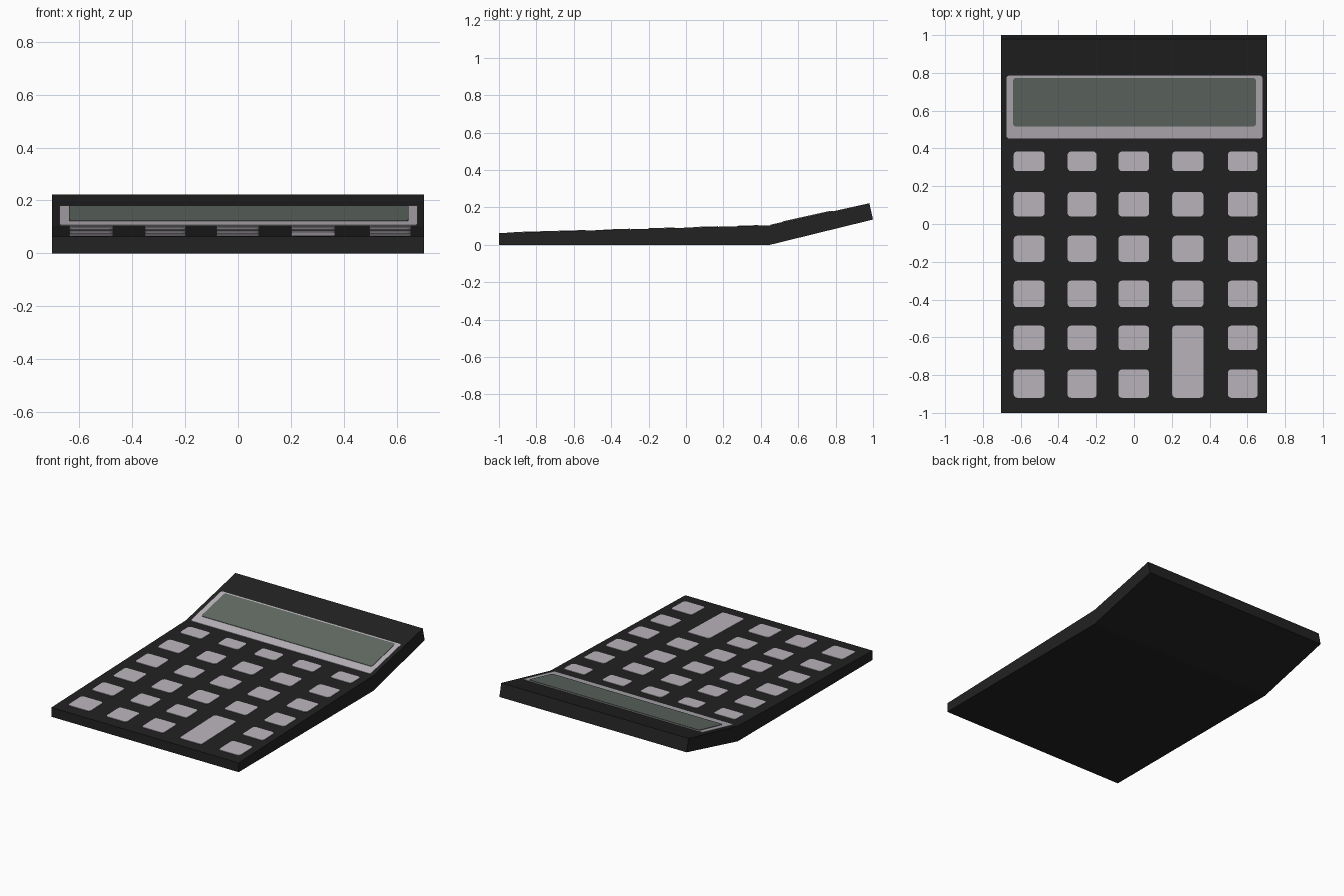
import bpy, bmesh, math

if "Cube" in bpy.data.objects:
    bpy.data.objects.remove(bpy.data.objects["Cube"])

def material(name, rgb):
    m = bpy.data.materials.new(name)
    m.diffuse_color = (*rgb, 1)
    m.use_nodes = True
    m.node_tree.nodes["Principled BSDF"].inputs["Base Color"].default_value = m.diffuse_color
    return m

BLACK = material("black plastic", (0.016, 0.016, 0.016))
GREY = material("light grey", (0.49, 0.46, 0.50))
LCD = material("display green grey", (0.125, 0.15, 0.13))

HALF_W = 0.705
FOLD_Y = 0.45
# side profile (y, z), the rear third is bent upward
PROFILE = [(-1, 0), (FOLD_Y, 0), (1, 0.135), (0.98, 0.222), (FOLD_Y, 0.104), (-1, 0.063)]

def top_z(y):
    """Height of the upper surface at y."""
    (y0, z0), (y1, z1) = ((-1, 0.063), (FOLD_Y, 0.104)) if y < FOLD_Y else ((FOLD_Y, 0.104), (0.98, 0.222))
    return z0 + (z1 - z0) * (y - y0) / (y1 - y0)

def prism(name, bottom, top, mat):
    """Closed solid between two matching outlines."""
    bm = bmesh.new()
    a = [bm.verts.new(p) for p in bottom]
    b = [bm.verts.new(p) for p in top]
    bm.faces.new(a)
    bm.faces.new(b)
    for i in range(len(a)):
        j = (i + 1) % len(a)
        bm.faces.new((a[i], a[j], b[j], b[i]))
    bmesh.ops.recalc_face_normals(bm, faces=bm.faces)
    me = bpy.data.meshes.new(name)
    bm.to_mesh(me)
    bm.free()
    me.materials.append(mat)
    ob = bpy.data.objects.new(name, me)
    bpy.context.collection.objects.link(ob)
    return ob

def plate(name, x0, x1, y0, y1, mat, low=0.0, high=0.003, r=0.018):
    """Thin rounded rectangle lying on the upper surface."""
    outline = []
    corners = [(x1 - r, y1 - r), (x0 + r, y1 - r), (x0 + r, y0 + r), (x1 - r, y0 + r)]
    for k, (cx, cy) in enumerate(corners):
        for s in range(4):
            t = math.pi / 2 * (k + s / 3)
            outline.append((cx + r * math.cos(t), cy + r * math.sin(t)))
    return prism(name, [(x, y, top_z(y) + low) for x, y in outline],
                 [(x, y, top_z(y) + high) for x, y in outline], mat)

# body
prism("body", [(-HALF_W, y, z) for y, z in PROFILE], [(HALF_W, y, z) for y, z in PROFILE], BLACK)

# display frame and display
plate("display_frame", -0.675, 0.68, 0.453, 0.785, GREY, r=0.012)
plate("display", -0.64, 0.645, 0.517, 0.772, LCD, low=0.003, high=0.006, r=0.012)

# keys
COLUMNS = [(-0.637, -0.473), (-0.352, -0.198), (-0.082, 0.08), (0.202, 0.368), (0.497, 0.655)]
ROWS = [(0.28, 0.384), (0.04, 0.17), (-0.2, -0.062), (-0.44, -0.3), (-0.668, -0.538), (-0.92, -0.77)]
for c, (x0, x1) in enumerate(COLUMNS):
    for r, (y0, y1) in enumerate(ROWS):
        if c == 3 and r == 5:
            continue
        if c == 3 and r == 4:      # tall key spans two rows
            y0 = ROWS[5][0]
        plate(f"key_{r + 1}_{c + 1}", x0, x1, y0, y1, GREY)
